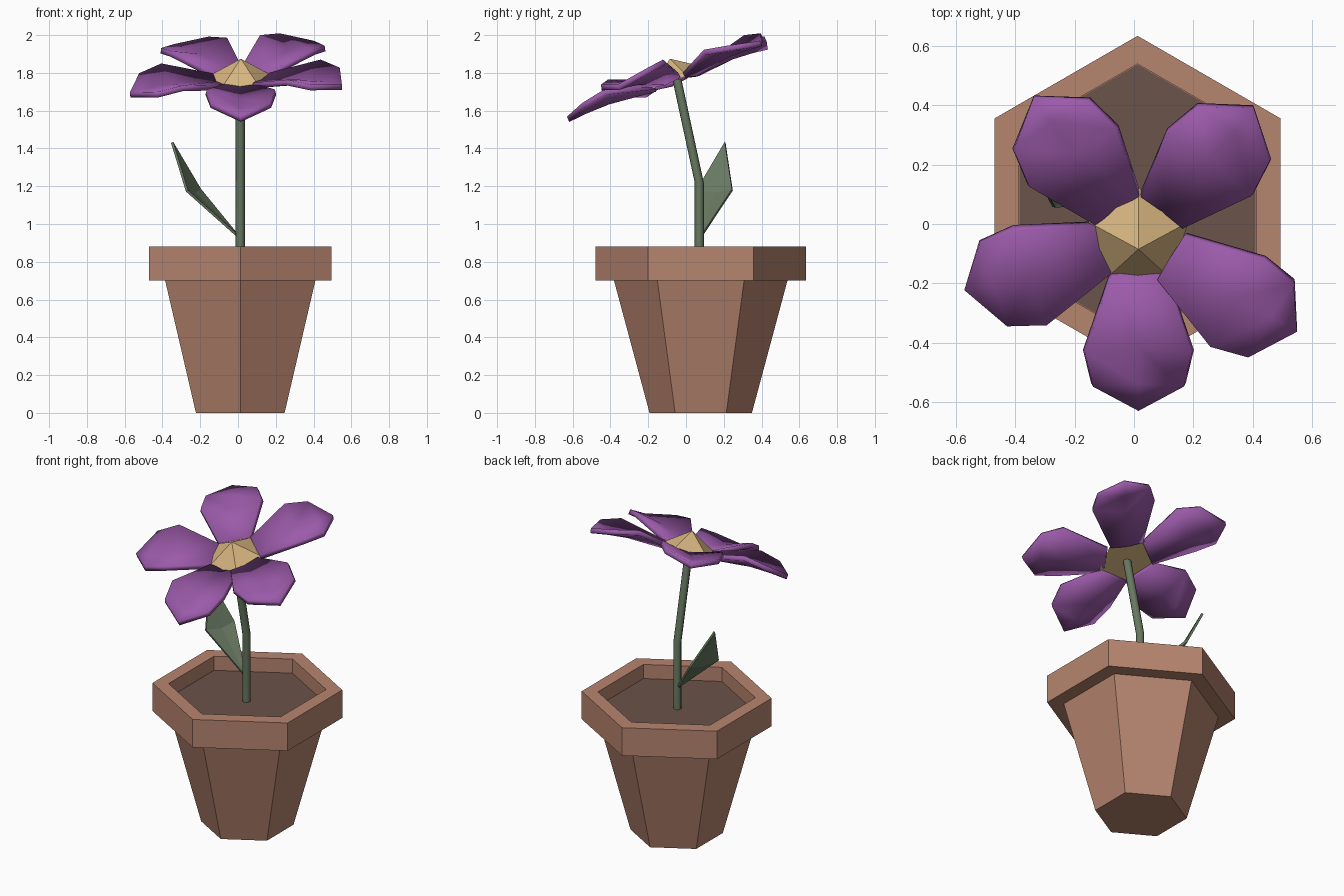
import bpy, bmesh, math
from mathutils import Vector, Matrix

if "Cube" in bpy.data.objects:
    bpy.data.objects.remove(bpy.data.objects["Cube"])


def material(name, rgb):
    m = bpy.data.materials.new(name)
    m.diffuse_color = (*rgb, 1)
    m.use_nodes = True
    m.node_tree.nodes["Principled BSDF"].inputs["Base Color"].default_value = m.diffuse_color
    return m


TERRACOTTA = material("terracotta", (0.47, 0.232, 0.158))
SOIL = material("dark soil", (0.145, 0.087, 0.067))
GREEN = material("leaf green", (0.138, 0.19, 0.118))
PURPLE = material("petal purple", (0.33, 0.103, 0.40))
YELLOW = material("pollen yellow", (0.68, 0.465, 0.215))


def finish(bm, name, mat):
    bmesh.ops.recalc_face_normals(bm, faces=bm.faces)
    me = bpy.data.meshes.new(name)
    bm.to_mesh(me)
    bm.free()
    me.materials.append(mat)
    ob = bpy.data.objects.new(name, me)
    bpy.context.collection.objects.link(ob)
    return ob


def loft(name, rings, sides, mat, start=0.0):
    """Join horizontal rings given as (centre, radius), capped at both ends."""
    bm = bmesh.new()
    loops = []
    for c, r in rings:
        angles = [start + 2 * math.pi * i / sides for i in range(sides)]
        loops.append([bm.verts.new(Vector(c) + Vector((r * math.cos(a), r * math.sin(a), 0)))
                      for a in angles])
    for a, b in zip(loops, loops[1:]):
        for i in range(sides):
            j = (i + 1) % sides
            bm.faces.new((a[i], a[j], b[j], b[i]))
    bm.faces.new(loops[0])
    bm.faces.new(loops[-1])
    return finish(bm, name, mat)


def smooth(ob, angle):
    bpy.ops.object.select_all(action='DESELECT')
    ob.select_set(True)
    bpy.context.view_layer.objects.active = ob
    bpy.ops.object.shade_smooth_by_angle(angle=math.radians(angle))


def thicken(ob, t):
    mod = ob.modifiers.new("thickness", 'SOLIDIFY')
    mod.thickness = t
    mod.offset = -1


# Hexagonal pot with a thick rim, and soil sunk inside it
PX, PY = 0.012, 0.078
profile = [(0.271, 0), (0.459, 0.70), (0.557, 0.70), (0.557, 0.88), (0.462, 0.88), (0.462, 0.785)]
loft("pot", [((PX, PY, z), r) for r, z in profile], 6, TERRACOTTA, math.pi / 2)
loft("soil", [((PX, PY, 0.75), 0.44), ((PX, PY, 0.79), 0.46)], 6, SOIL, math.pi / 2)

# Stem, bent forward halfway up
stem = loft("stem", [((PX, 0.07, 0.78), 0.024), ((PX, 0.07, 1.22), 0.024),
                     ((PX, -0.048, 1.765), 0.024)], 8, GREEN)
smooth(stem, 50)

# Folded diamond leaf
bm = bmesh.new()
base, front, tip, back, mid = [bm.verts.new(p) for p in (
    (0.005, 0.08, 0.94), (-0.265, 0.055, 1.18), (-0.343, 0.205, 1.435),
    (-0.195, 0.243, 1.185), (-0.222, 0.15, 1.165))]
for f in ((base, mid, front), (front, mid, tip), (tip, mid, back), (back, mid, base)):
    bm.faces.new(f)
leaf = finish(bm, "leaf", GREEN)
thicken(leaf, 0.014)

# Flower head frame: tilted 20 degrees forward
HEAD = Matrix.Translation((0.015, -0.045, 1.765)) @ Matrix.Rotation(math.radians(20), 4, 'X')

# Five-sided pyramid centre
bm = bmesh.new()
bmesh.ops.create_cone(bm, cap_ends=True, segments=5, radius1=0.178, radius2=0, depth=0.117,
                      matrix=Matrix.Translation((0, 0, 0.0585)))
bmesh.ops.remove_doubles(bm, verts=bm.verts, dist=0.0001)
top = max(bm.verts, key=lambda v: v.co.z)
corner = next(v for v in bm.verts if v is not top)
turn = math.pi / 2 - math.atan2(corner.co.y, corner.co.x)
bm.transform(HEAD @ Matrix.Rotation(turn, 4, 'Z'))
finish(bm, "flower_centre", YELLOW)


# Cupped petals: rows of (distance, half width, edge height, middle height)
ROWS = [(0.125, 0.09, 0.02, 0.008), (0.384, 0.18, 0.083, 0.03), (0.516, 0.153, 0.056, 0.025)]


def petal(name, angle, pitch):
    bm = bmesh.new()
    rows = [[bm.verts.new((r, s * w, (edge if s else mid) + pitch * r)) for s in (-1, 0, 1)]
            for r, w, edge, mid in ROWS]
    end = bm.verts.new((0.618, 0, 0.015 + pitch * 0.618))
    for a, b in zip(rows, rows[1:]):
        for i in (0, 1):
            bm.faces.new((a[i], b[i], b[i + 1], a[i + 1]))
    for i in (0, 1):
        bm.faces.new((rows[-1][i], end, rows[-1][i + 1]))
    bm.transform(HEAD @ Matrix.Rotation(math.radians(angle), 4, 'Z'))
    ob = finish(bm, name, PURPLE)
    if ob.data.polygons[0].normal.z < 0:
        ob.data.flip_normals()
    thicken(ob, 0.03)
    smooth(ob, 40)


for n, (angle, pitch) in enumerate([(270, 0), (-30, 0.11), (51, 0.045), (125, 0), (198, -0.03)]):
    petal(f"petal_{n + 1}", angle, pitch)

# Make sure the leaf thickens downwards
if leaf.data.polygons[0].normal.z < 0:
    leaf.data.flip_normals()
